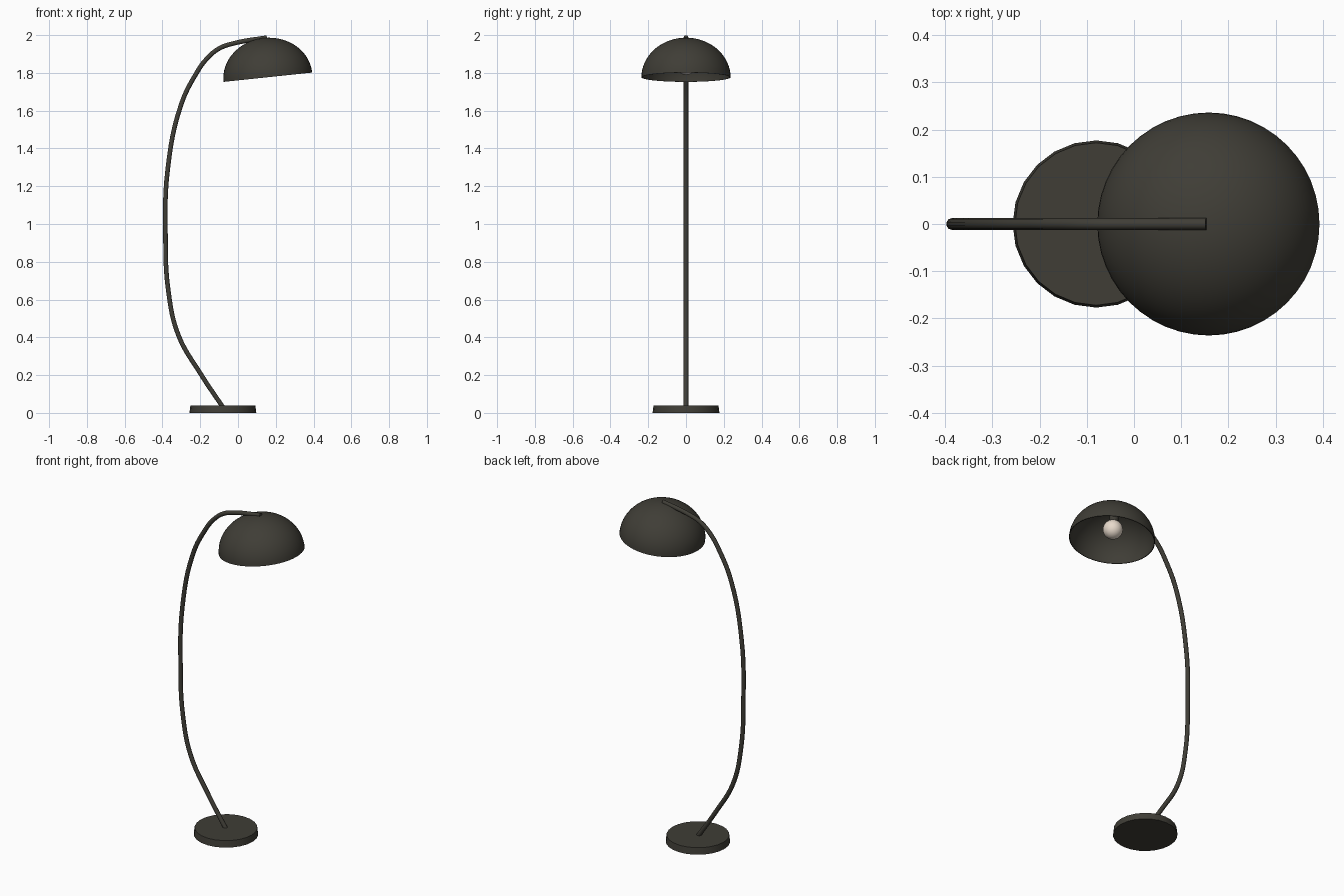
import bpy, bmesh, math
from mathutils import Matrix, Vector

if "Cube" in bpy.data.objects:
    bpy.data.objects.remove(bpy.data.objects["Cube"], do_unlink=True)


def material(name, rgb):
    m = bpy.data.materials.new(name)
    m.use_nodes = True
    m.diffuse_color = (*rgb, 1)
    m.node_tree.nodes["Principled BSDF"].inputs["Base Color"].default_value = (*rgb, 1)
    return m


dark = material("dark warm grey", (0.05, 0.047, 0.037))
cream = material("bulb cream", (0.8, 0.7, 0.6))


def smooth(ob, angle=35):
    bpy.ops.object.select_all(action="DESELECT")
    bpy.context.view_layer.objects.active = ob
    ob.select_set(True)
    bpy.ops.object.shade_smooth_by_angle(angle=math.radians(angle))


def lathe(name, profile, steps, mat, matrix):
    """Spin a (radius, height) profile around the z axis."""
    bm = bmesh.new()
    verts = [bm.verts.new((r, 0, z)) for r, z in profile]
    edges = [bm.edges.new(pair) for pair in zip(verts, verts[1:])]
    bmesh.ops.spin(bm, geom=verts + edges, axis=(0, 0, 1), cent=(0, 0, 0),
                   angle=math.tau, steps=steps)
    bmesh.ops.remove_doubles(bm, verts=bm.verts, dist=0.0001)
    bmesh.ops.recalc_face_normals(bm, faces=bm.faces)
    mesh = bpy.data.meshes.new(name)
    bm.to_mesh(mesh)
    bm.free()
    mesh.materials.append(mat)
    ob = bpy.data.objects.new(name, mesh)
    bpy.context.collection.objects.link(ob)
    ob.matrix_world = matrix
    smooth(ob)
    return ob


def quarter(radius, height, count=16):
    """Elliptical arc from the rim up to the pole."""
    angles = [math.pi / 2 * i / count for i in range(count + 1)]
    return [(radius * math.cos(a), height * math.sin(a)) for a in angles]


# Base: slightly tapered disc
lathe("base", [(0, 0), (0.177, 0), (0.172, 0.04), (0, 0.04)], 24, dark,
      Matrix.Translation((-0.08, 0, 0)))

# Shade: thin tilted dome, open below
tilt = Matrix.Translation((0.158, 0, 1.777)) @ Matrix.Rotation(math.radians(-6), 4, "Y")
outer = quarter(0.236, 0.209)
inner = quarter(0.232, 0.205)
lathe("shade", outer[::-1] + inner, 48, dark, tilt)

# Bulb and its socket inside the shade
bulb = [(0.055 * math.sin(a), -0.055 * math.cos(a))
        for a in (math.pi * i / 12 for i in range(13))]
lathe("bulb", bulb, 24, cream, tilt @ Matrix.Translation((0, 0, 0.068)))
lathe("socket", [(0, 0.115), (0.025, 0.115), (0.025, 0.2), (0, 0.2)], 16, dark, tilt)

# Arm: bowed tube from the base to the top of the shade
path = [(-0.08, 0.03), (-0.2, 0.21), (-0.315, 0.41), (-0.368, 0.64),
        (-0.384, 0.95), (-0.372, 1.29), (-0.3, 1.635), (-0.225, 1.79),
        (-0.165, 1.875), (-0.098, 1.93), (-0.02, 1.957), (0.153, 1.987)]
curve = bpy.data.curves.new("arm", "CURVE")
curve.dimensions = "3D"
curve.bevel_depth = 0.0127
curve.bevel_resolution = 3
curve.resolution_u = 6
curve.use_fill_caps = True
spline = curve.splines.new("BEZIER")
spline.bezier_points.add(len(path) - 1)
for point, (x, z) in zip(spline.bezier_points, path):
    point.co = Vector((x, 0, z))
    point.handle_left_type = point.handle_right_type = "AUTO"
curve.materials.append(dark)
arm = bpy.data.objects.new("arm", curve)
bpy.context.collection.objects.link(arm)
bpy.ops.object.select_all(action="DESELECT")
bpy.context.view_layer.objects.active = arm
arm.select_set(True)
bpy.ops.object.convert(target="MESH")
smooth(bpy.context.view_layer.objects.active, 50)
